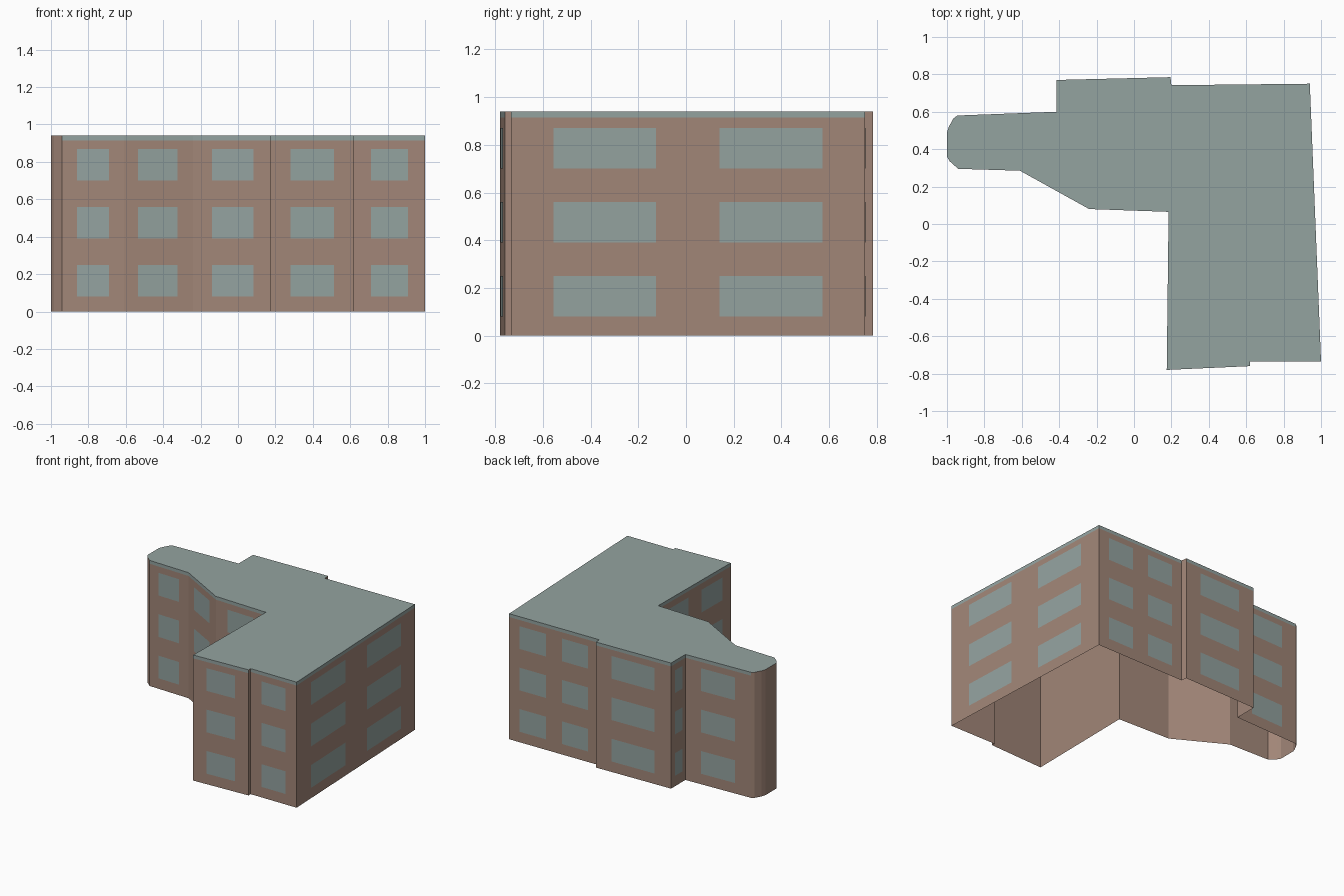
import bpy
import bmesh
from mathutils import Vector

cube = bpy.data.objects.get("Cube")
if cube:
    bpy.data.objects.remove(cube, do_unlink=True)

HEIGHT, BAND = 0.94, 0.915
FLOORS = (0.08, 0.39, 0.70)
WINDOW_HEIGHT = 0.17
OFFSET = 0.003

# Window spans as fractions along a wall
NONE = ()
ONE = ((0.24, 0.76),)
WIDE = ((0.21, 0.78),)
PAIR = ((0.12, 0.41), (0.59, 0.88))

# Footprint, counter-clockwise: start of each wall and its windows
WALLS = [
    ((0.175, -0.78), ONE), ((0.62, -0.76), NONE), ((0.62, -0.735), ONE),
    ((1.0, -0.735), PAIR), ((0.94, 0.75), PAIR), ((0.2, 0.742), NONE),
    ((0.195, 0.785), WIDE), ((-0.415, 0.77), ONE), ((-0.415, 0.6), ONE),
    ((-0.945, 0.58), NONE), ((-0.965, 0.565), NONE), ((-0.99, 0.52), NONE),
    ((-1.0, 0.49), NONE), ((-1.0, 0.36), NONE), ((-0.985, 0.335), NONE),
    ((-0.94, 0.295), ONE), ((-0.61, 0.285), WIDE), ((-0.24, 0.08), ONE),
    ((0.185, 0.065), PAIR),
]


def material(name, color):
    m = bpy.data.materials.new(name)
    m.use_nodes = True
    m.diffuse_color = color
    m.node_tree.nodes["Principled BSDF"].inputs["Base Color"].default_value = color
    return m


def make_object(name, bm, materials):
    mesh = bpy.data.meshes.new(name)
    bm.to_mesh(mesh)
    bm.free()
    for m in materials:
        mesh.materials.append(m)
    obj = bpy.data.objects.new(name, mesh)
    bpy.context.collection.objects.link(obj)


def upright_quad(bm, a, b, low, high, index=0):
    corners = ((a, low), (b, low), (b, high), (a, high))
    face = bm.faces.new([bm.verts.new((p.x, p.y, z)) for p, z in corners])
    face.material_index = index


brick = material("brown_wall", (0.36, 0.24, 0.188, 1))
slate = material("grey_green", (0.296, 0.366, 0.352, 1))

shell, panes, roof = bmesh.new(), bmesh.new(), bmesh.new()
points = [Vector(p) for p, _ in WALLS]

for i, (_, spans) in enumerate(WALLS):
    a, b = points[i], points[(i + 1) % len(points)]
    along = b - a
    # Walls: long ones carry a coloured band under the roof
    if spans:
        upright_quad(shell, a, b, 0, BAND)
        upright_quad(shell, a, b, BAND, HEIGHT, 1)
    else:
        upright_quad(shell, a, b, 0, HEIGHT)
    # Window panes just proud of the wall
    out = Vector((along.y, -along.x)).normalized() * OFFSET
    for start, end in spans:
        for z in FLOORS:
            upright_quad(panes, a + along * start + out, a + along * end + out,
                         z, z + WINDOW_HEIGHT)

# Flat roof; the underside of the building stays open
roof.faces.new([roof.verts.new((p.x, p.y, HEIGHT)) for p in points])
bmesh.ops.remove_doubles(shell, verts=shell.verts, dist=0.0001)

make_object("outer_walls", shell, [brick, slate])
make_object("windows", panes, [slate])
make_object("flat_roof", roof, [slate])
